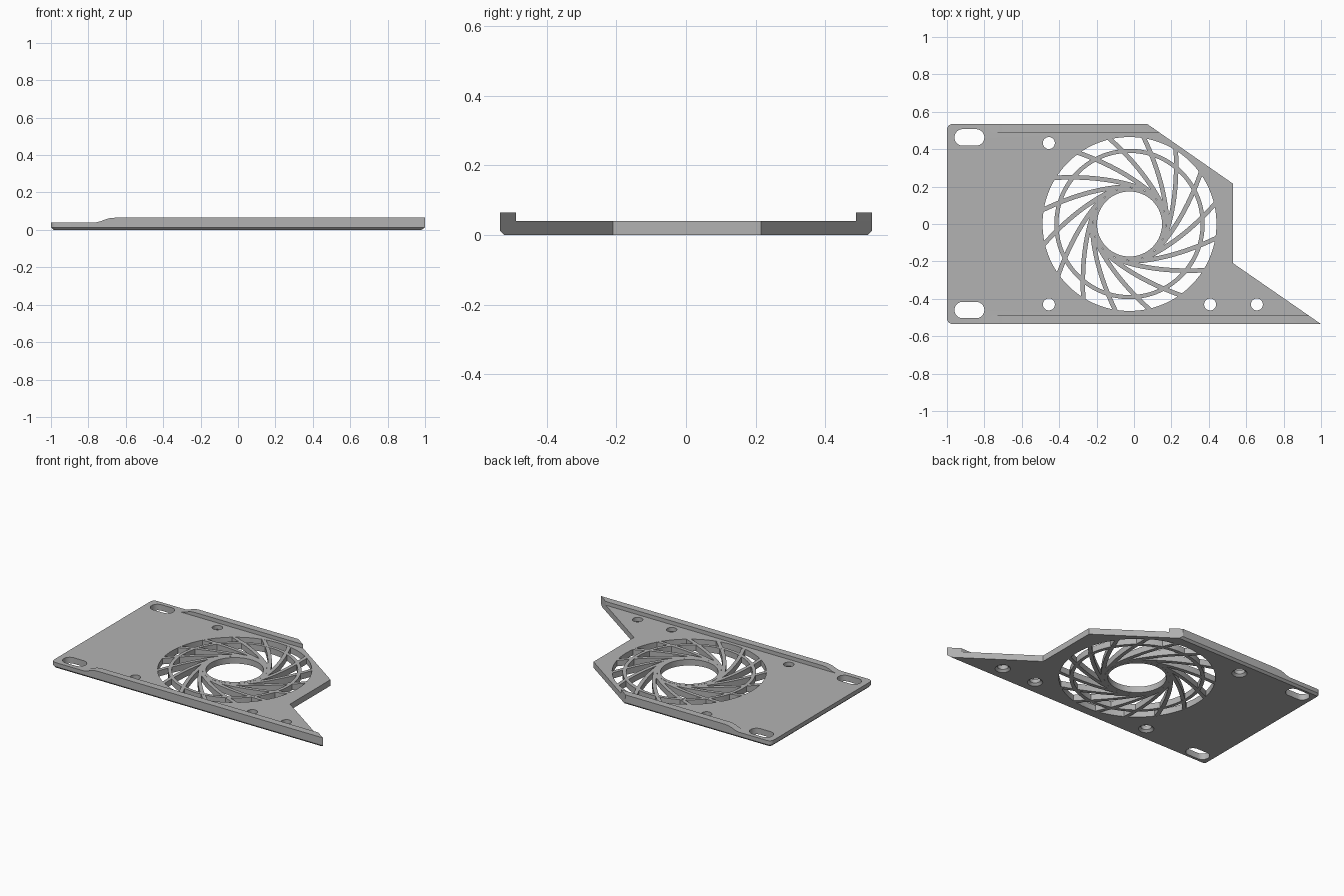
import bpy, bmesh, math
from mathutils import Vector, Matrix

if "Cube" in bpy.data.objects:
    bpy.data.objects.remove(bpy.data.objects["Cube"])

THICK, TOP, HALF_Y = 0.04, 0.065, 0.535
CENTRE = Vector((-0.024, 0.0))
ARMS = 16

grey = bpy.data.materials.new("plain grey")
grey.use_nodes = True
colour = (0.45, 0.45, 0.45, 1)
grey.diffuse_color = colour
grey.node_tree.nodes["Principled BSDF"].inputs["Base Color"].default_value = colour


def loft(bm, loops, closed=False):
    """Skin a stack of matching loops; cap the ends unless closed into a ring."""
    rows = [[bm.verts.new(p) for p in loop] for loop in loops]
    pairs = list(zip(rows, rows[1:])) + ([(rows[-1], rows[0])] if closed else [])
    for a, b in pairs:
        for i in range(len(a)):
            j = (i + 1) % len(a)
            bm.faces.new((a[i], a[j], b[j], b[i]))
    if not closed:
        bm.faces.new(rows[0][::-1])
        bm.faces.new(rows[-1])


def finish(bm, name):
    bmesh.ops.recalc_face_normals(bm, faces=bm.faces[:])
    mesh = bpy.data.meshes.new(name)
    bm.to_mesh(mesh)
    bm.free()
    mesh.materials.append(grey)
    obj = bpy.data.objects.new(name, mesh)
    bpy.context.collection.objects.link(obj)
    return obj


def activate(obj):
    bpy.ops.object.select_all(action="DESELECT")
    obj.select_set(True)
    bpy.context.view_layer.objects.active = obj


def combine(target, tool, operation):
    tool.hide_render = True
    mod = target.modifiers.new(operation.lower(), "BOOLEAN")
    mod.operation, mod.solver, mod.object = operation, "EXACT", tool
    activate(target)
    bpy.ops.object.modifier_apply(modifier=mod.name)
    bpy.data.objects.remove(tool)


def slot(x, y, radius, z, half=0.0, count=32):
    """Round or stretched hole outline at height z."""
    loop = []
    for i in range(count):
        a = 2 * math.pi * (i + 0.5) / count
        shift = half if math.cos(a) > 0 else -half
        loop.append((x + shift + radius * math.cos(a), y + radius * math.sin(a), z))
    return loop


# Base plate outline with rounded left corners
corner = 0.03
outline = [(0.07, HALF_Y)]
for sign, start in ((1, 90), (-1, 180)):
    for k in range(5):
        a = math.radians(start + 22.5 * k)
        outline.append((-1 + corner + corner * math.cos(a),
                        sign * (HALF_Y - corner) + corner * math.sin(a)))
outline += [(1.0, -HALF_Y), (0.53, -0.21), (0.53, 0.215)]
bm = bmesh.new()
loft(bm, [[(x, y, z) for x, y in outline] for z in (0, THICK)])


def on_border(v):
    return v.co.x < -0.96 or abs(v.co.y) > HALF_Y - 0.001


# Chamfer under the long sides and the left end
lower = [e for e in bm.edges if all(v.co.z < 0.001 and on_border(v) for v in e.verts)]
bmesh.ops.bevel(bm, geom=lower, offset=0.013, segments=1, affect="EDGES")
plate = finish(bm, "base_plate")

# Raised lips along both long sides, with a curved run-up at the left
ramp = [(-0.76, THICK), (-0.735, 0.046), (-0.71, 0.056), (-0.69, 0.062), (-0.66, TOP)]
for name, sign, outer_x, inner_x in (("back_lip", 1, 0.07, 0.137),
                                     ("front_lip", -1, 1.0, 0.932)):
    bm = bmesh.new()
    loft(bm, [[(-0.76, sign * y, 0.02)] + [(x, sign * y, z) for x, z in ramp]
              + [(end, sign * y, TOP), (end, sign * y, 0.02)]
              for y, end in ((HALF_Y, outer_x), (0.488, inner_x))])
    combine(plate, finish(bm, name), "UNION")

# Fan opening, mounting slots and countersunk screw holes
bm = bmesh.new()
loft(bm, [slot(CENTRE.x, 0, 0.465, z, count=96) for z in (-0.1, 0.1)])
for y in (-0.46, 0.463):
    loft(bm, [slot(-0.88, y, 0.044, z, half=0.036) for z in (-0.1, 0.1)])
for x, y in ((-0.455, 0.433), (-0.455, -0.43), (0.407, -0.43), (0.657, -0.43)):
    loft(bm, [slot(x, y, r, z) for r, z in
              ((0.046, -0.1), (0.046, 0), (0.032, 0.014), (0.032, 0.1))])
combine(plate, finish(bm, "hole_cutter"), "DIFFERENCE")


# Grille rings
def ring(name, inner, outer):
    bm = bmesh.new()
    loft(bm, [slot(CENTRE.x, 0, r, z, count=96) for r, z in
              ((inner, 0), (outer, 0), (outer, THICK), (inner, THICK))], closed=True)
    return finish(bm, name)


parts = [plate, ring("hub_ring", 0.174, 0.194), ring("middle_ring", 0.38, 0.402)]

# Curved arms sweeping from the hub to the rim
start, bend, end = Vector((0.185, -0.08)), Vector((0.262, 0.126)), Vector((0.247, 0.402))
bm = bmesh.new()
steps, width = 14, 0.024
for arm in range(ARMS):
    turn = Matrix.Rotation(2 * math.pi * arm / ARMS, 2)
    sections = []
    for i in range(steps + 1):
        t = i / steps
        p = start * (1 - t) ** 2 + bend * 2 * t * (1 - t) + end * t * t
        d = ((bend - start) * (1 - t) + (end - bend) * t).normalized()
        side = Vector((-d.y, d.x)) * width / 2
        a, b = turn @ (p + side) + CENTRE, turn @ (p - side) + CENTRE
        low, high = 0.0005, THICK - 0.0005
        sections.append([(*a, low), (*b, low), (*b, high), (*a, high)])
    loft(bm, sections)
parts.append(finish(bm, "grille_arms"))

for obj in parts:
    activate(obj)
    bpy.ops.object.shade_smooth_by_angle(angle=math.radians(30))
